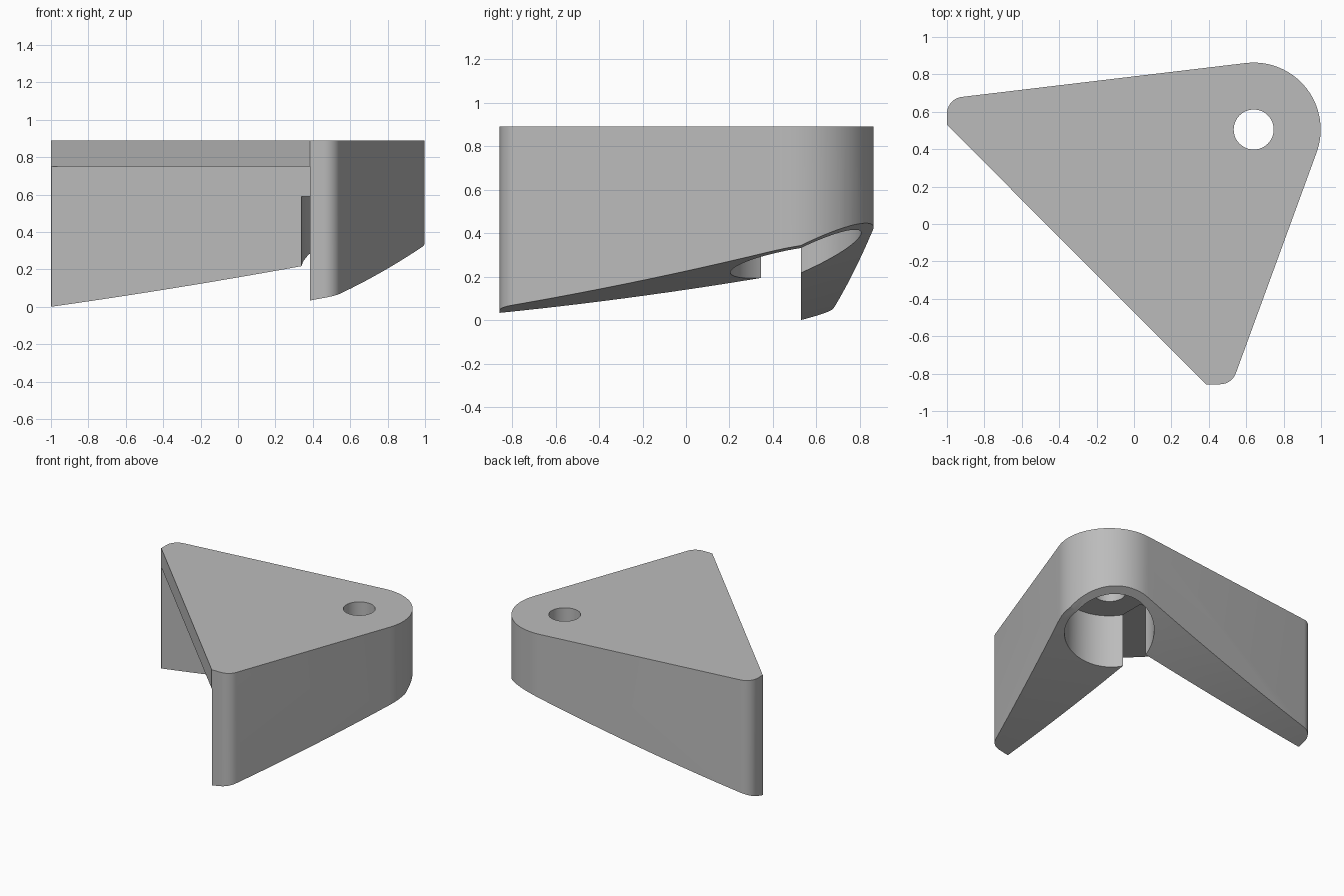
import bpy, bmesh, math

cube = bpy.data.objects.get("Cube")
if cube:
    bpy.data.objects.remove(cube, do_unlink=True)

grey = bpy.data.materials.new("plain_grey")
grey.use_nodes = True
colour = (0.5, 0.5, 0.5, 1)
grey.diffuse_color = colour
grey.node_tree.nodes["Principled BSDF"].inputs["Base Color"].default_value = colour

TOP = 0.89
PIVOT = (0.64, 0.505)
INNER_X, INNER_Y = 0.386, 0.528


def arc(centre, radius, start, end, steps):
    angles = [math.radians(start + (end - start) * i / steps) for i in range(steps + 1)]
    return [(centre[0] + radius * math.cos(a), centre[1] + radius * math.sin(a)) for a in angles]


def finish(name, bm):
    bmesh.ops.recalc_face_normals(bm, faces=bm.faces)
    mesh = bpy.data.meshes.new(name)
    bm.to_mesh(mesh)
    bm.free()
    mesh.materials.append(grey)
    obj = bpy.data.objects.new(name, mesh)
    bpy.context.collection.objects.link(obj)
    return obj


def prism(name, outline, low, high):
    bm = bmesh.new()
    base = bm.faces.new([bm.verts.new((x, y, low)) for x, y in outline])
    up = bmesh.ops.extrude_face_region(bm, geom=[base])
    moved = [v for v in up["geom"] if isinstance(v, bmesh.types.BMVert)]
    bmesh.ops.translate(bm, verts=moved, vec=(0, 0, high - low))
    return finish(name, bm)


def underside_height(x, y):
    # Sloping underside, twisting more steeply towards the back edge
    height = 0.157 + 0.172 * x + 0.015 * x * x
    d = INNER_Y - y
    if d > 0:
        return height - 0.176 * d + 0.027 * d * d
    return height - d * (0.39 + 0.11 * x)


def underside_cutter():
    bm = bmesh.new()
    xs = [-1.2 + 0.12 * i for i in range(21)]
    ys = [-1.1 + (INNER_Y + 1.1) * i / 14 for i in range(15)]
    ys += [INNER_Y + 0.1 * i for i in range(1, 6)]
    rows = [[bm.verts.new((x, y, underside_height(x, y))) for x in xs] for y in ys]
    faces = []
    for a, b in zip(rows, rows[1:]):
        for i in range(len(xs) - 1):
            faces.append(bm.faces.new((a[i], a[i + 1], b[i + 1], b[i])))
    # Close the surface down to a flat base below the body
    down = bmesh.ops.extrude_face_region(bm, geom=faces, use_keep_orig=True)
    for v in down["geom"]:
        if isinstance(v, bmesh.types.BMVert):
            v.co.z = -1
    return finish("underside_cutter", bm)


def cut(target, cutter):
    cutter.hide_render = True
    mod = target.modifiers.new("cut", "BOOLEAN")
    mod.operation = "DIFFERENCE"
    mod.solver = "EXACT"
    mod.object = cutter
    bpy.context.view_layer.objects.active = target
    bpy.ops.object.modifier_apply(modifier=mod.name)
    bpy.data.objects.remove(cutter, do_unlink=True)


# Rounded triangular body
outline = [(-1, 0.53), (0.385, -0.857)]
outline += arc((0.46, -0.767), 0.09, -90, -20.4, 10)
outline += arc(PIVOT, 0.358, -20.4, 96.7, 32)
outline += arc((-0.91, 0.59), 0.09, 96.7, 180, 10)
body = prism("corner_bracket", outline, -0.3, TOP)

# Sloped underside, pocket between the arms, wide bore and through hole
cut(body, underside_cutter())
pocket = [(-2, -2), (INNER_X, -2), (INNER_X, INNER_Y), (-2, INNER_Y)]
cut(body, prism("pocket_cutter", pocket, -1, 0.75))
cut(body, prism("bore_cutter", arc(PIVOT, 0.301, 0, 354.375, 63), -1, 0.59))
cut(body, prism("hole_cutter", arc(PIVOT, 0.107, 0, 352.5, 47), -1, 2))

bpy.ops.object.select_all(action="DESELECT")
body.select_set(True)
bpy.context.view_layer.objects.active = body
bpy.ops.object.shade_smooth_by_angle(angle=math.radians(30))
